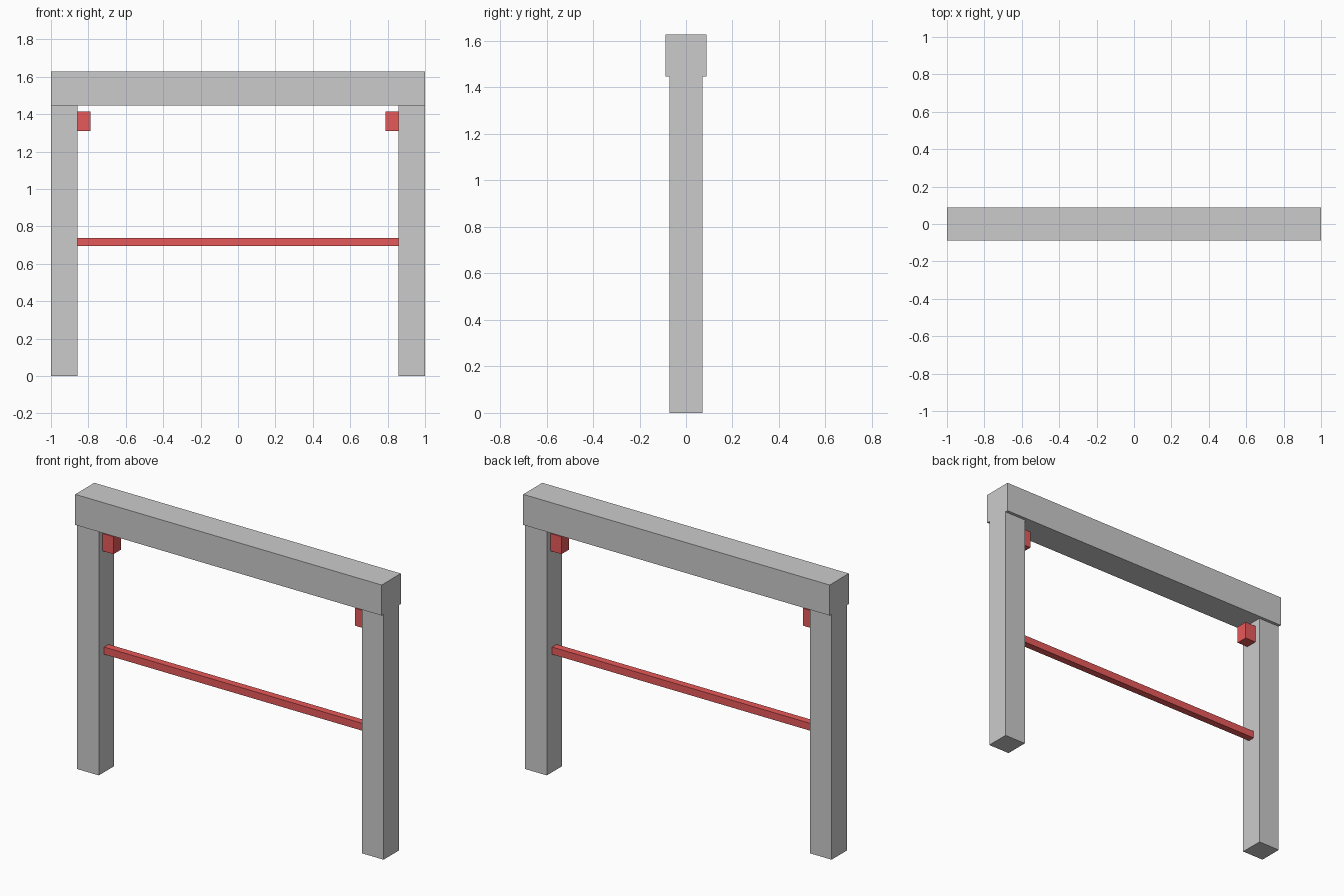
import bpy

if "Cube" in bpy.data.objects:
    bpy.data.objects.remove(bpy.data.objects["Cube"])

red = bpy.data.materials.new("red")
red.diffuse_color = (0.8, 0.1, 0.1, 1)
red.use_nodes = True
red.node_tree.nodes["Principled BSDF"].inputs["Base Color"].default_value = red.diffuse_color


def box(name, x, y, z, mat=None):
    """Box from (min, max) ranges along each axis."""
    bpy.ops.mesh.primitive_cube_add(size=1, location=[(a + b) / 2 for a, b in (x, y, z)])
    ob = bpy.context.object
    ob.name = name
    ob.scale = [b - a for a, b in (x, y, z)]
    bpy.ops.object.transform_apply(location=False, rotation=False, scale=True)
    if mat:
        ob.data.materials.append(mat)
    return ob


# Top beam, slightly deeper than the posts
box("lintel_beam", (-1, 1), (-0.089, 0.089), (1.447, 1.627))

# Posts with a small block on each inner face
for side, s in (("left", -1), ("right", 1)):
    box(side + "_post", sorted((s, s * 0.859)), (-0.071, 0.071), (0, 1.447))
    box(side + "_block", sorted((s * 0.859, s * 0.788)), (-0.035, 0.035), (1.31, 1.413), red)

# Crossbar between the posts
box("crossbar", (-0.859, 0.859), (-0.021, 0.021), (0.695, 0.738), red)
